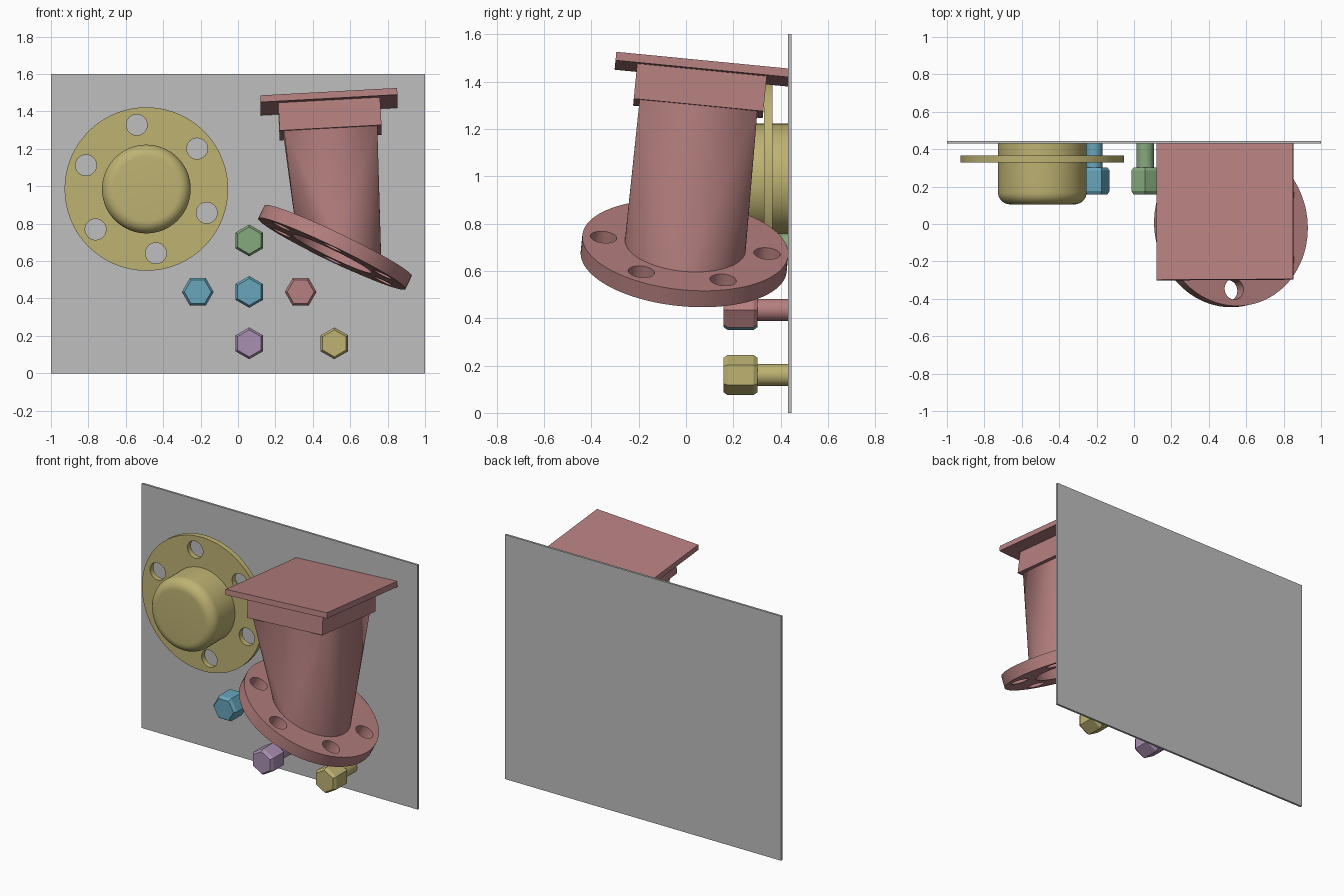
import bpy, bmesh, math
from mathutils import Vector, Matrix

if "Cube" in bpy.data.objects:
    bpy.data.objects.remove(bpy.data.objects["Cube"])


def material(name, rgb):
    m = bpy.data.materials.new(name)
    m.diffuse_color = (*rgb, 1)
    m.use_nodes = True
    m.node_tree.nodes["Principled BSDF"].inputs["Base Color"].default_value = m.diffuse_color
    return m


RED = material("dusty red", (0.47, 0.215, 0.215))
YELLOW = material("ochre yellow", (0.51, 0.445, 0.17))
BLUE = material("soft blue", (0.14, 0.38, 0.50))
GREEN = material("soft green", (0.24, 0.40, 0.205))
PURPLE = material("soft purple", (0.40, 0.28, 0.445))
GREY = material("grey", (0.52, 0.52, 0.52))


def frame(origin, normal):
    """Local frame whose z follows normal and whose x stays near world x."""
    z = Vector(normal).normalized()
    x = Vector((1, 0, 0))
    x = (x - z * x.dot(z)).normalized()
    y = z.cross(x)
    m = Matrix((x, y, z)).transposed().to_4x4()
    m.translation = origin
    return m


def finish(name, bm, mat, matrix=Matrix(), normals=True):
    if normals:
        bmesh.ops.recalc_face_normals(bm, faces=bm.faces[:])
    bm.transform(matrix)
    me = bpy.data.meshes.new(name)
    bm.to_mesh(me)
    bm.free()
    me.materials.append(mat)
    ob = bpy.data.objects.new(name, me)
    bpy.context.collection.objects.link(ob)
    bpy.ops.object.select_all(action='DESELECT')
    ob.select_set(True)
    bpy.context.view_layer.objects.active = ob
    bpy.ops.object.shade_smooth_by_angle(angle=math.radians(30))
    return ob


def box(name, size, centre, mat, matrix=Matrix()):
    bm = bmesh.new()
    bmesh.ops.create_cube(bm, size=1)
    bm.transform(Matrix.Translation(centre) @ Matrix.Diagonal((*size, 1)))
    return finish(name, bm, mat, matrix)


def circle(r, n, cx=0, cy=0, z=0, start=0):
    return [Vector((cx + r * math.cos(start + i * math.tau / n),
                    cy + r * math.sin(start + i * math.tau / n), z)) for i in range(n)]


def stack(bm, rings, n, start=0):
    """Closed solid through (radius, z) rings of n sides."""
    loops = [[bm.verts.new(p) for p in circle(r, n, z=z, start=start)] for r, z in rings]
    for a, b in zip(loops, loops[1:]):
        for i in range(n):
            j = (i + 1) % n
            bm.faces.new((a[i], a[j], b[j], b[i]))
    bm.faces.new(loops[0][::-1])
    bm.faces.new(loops[-1])


def flange(name, matrix, thickness, start, mat, bore=None):
    """Disc with six bolt holes, top face on local z = 0."""
    cu = bpy.data.curves.new(name, 'CURVE')
    cu.dimensions, cu.fill_mode, cu.extrude = '2D', 'BOTH', thickness / 2
    outlines = [circle(0.437, 96)]
    for c in circle(0.347, 6, start=math.radians(start)):
        outlines.append(circle(0.056, 32, c.x, c.y))
    if bore:
        outlines.append(circle(bore, 64))
    for pts in outlines:
        s = cu.splines.new('POLY')
        s.points.add(len(pts) - 1)
        for p, co in zip(s.points, pts):
            p.co = (*co, 1)
        s.use_cyclic_u = True
    tmp = bpy.data.objects.new(name + "_outline", cu)
    bpy.context.collection.objects.link(tmp)
    bpy.context.view_layer.update()
    me = bpy.data.meshes.new_from_object(tmp.evaluated_get(bpy.context.evaluated_depsgraph_get()))
    bm = bmesh.new()
    bm.from_mesh(me)
    bpy.data.objects.remove(tmp)
    for f in bm.faces:
        f.material_index = 0
    bmesh.ops.remove_doubles(bm, verts=bm.verts[:], dist=1e-5)
    finish(name, bm, mat, matrix @ Matrix.Translation((0, 0, -thickness / 2)))


# Backing panel
box("backing_panel", (2, 0.014, 1.6), (0, 0.438, 0.8), GREY)

# Round cap with flange
cap = frame((-0.49, 0.33, 0.985), (0, -1, 0))
flange("cap_flange", cap, 0.035, 98.5, YELLOW)
bm = bmesh.new()
fillet = [(0.172 + 0.065 * math.cos(a), 0.16 + 0.065 * math.sin(a))
          for a in (math.radians(d) for d in range(0, 91, 10))]
stack(bm, [(0.237, -0.102)] + fillet, 96)
finish("cap_hub", bm, YELLOW, cap)

# Hex bolts
BOLTS = [("upper_bolt", 0.06, 0.71, 90, GREEN), ("middle_bolt", 0.06, 0.435, 90, BLUE),
         ("lower_bolt", 0.06, 0.16, 90, PURPLE), ("corner_bolt", 0.515, 0.16, 90, YELLOW),
         ("right_bolt", 0.335, 0.435, 0, RED), ("left_bolt", -0.215, 0.435, 0, BLUE)]
for name, x, z, turn, mat in BOLTS:
    bm = bmesh.new()
    stack(bm, [(0.072, 0), (0.085, 0.018), (0.085, 0.127), (0.072, 0.145)], 6, math.radians(turn))
    stack(bm, [(0.047, -0.13), (0.047, 0.005)], 32)
    finish(name, bm, mat, frame((x, 0.303, z), (0, -1, 0)))

# Tilted duct: square cover and collar
top = frame((0.485, 0.0695, 1.47), (-0.055, 0.097, 1))
box("duct_cover", (0.732, 0.735, 0.036), (0, 0, -0.018), RED, top)
box("duct_collar", (0.545, 0.55, 0.15), (0, 0, -0.110), RED, top)

# Tilted round flange at the lower end
low = frame((0.535, -0.003, 0.708), (0.48, 0.1, 1))
flange("duct_flange", low, 0.077, 90, RED, bore=0.235)


# Square-to-round duct wall, outside and inside
def transition(name, half, radius, inward):
    bm = bmesh.new()
    square = [bm.verts.new(top @ Vector((sx * half, sy * half, -0.184)))
              for sx in (-1, 1) for sy in (-1, 1)]
    for p in circle(radius, 64):
        bm.verts.new(low @ p)
    bmesh.ops.convex_hull(bm, input=bm.verts[:])
    bmesh.ops.recalc_face_normals(bm, faces=bm.faces[:])
    corners = set(square)
    caps = [f for f in bm.faces
            if all(v in corners for v in f.verts) or not any(v in corners for v in f.verts)]
    bmesh.ops.delete(bm, geom=caps, context='FACES')
    if inward:
        bmesh.ops.reverse_faces(bm, faces=bm.faces[:])
    finish(name, bm, RED, normals=False)


transition("duct_outer_wall", 0.25, 0.256, False)
transition("duct_inner_wall", 0.23, 0.235, True)
